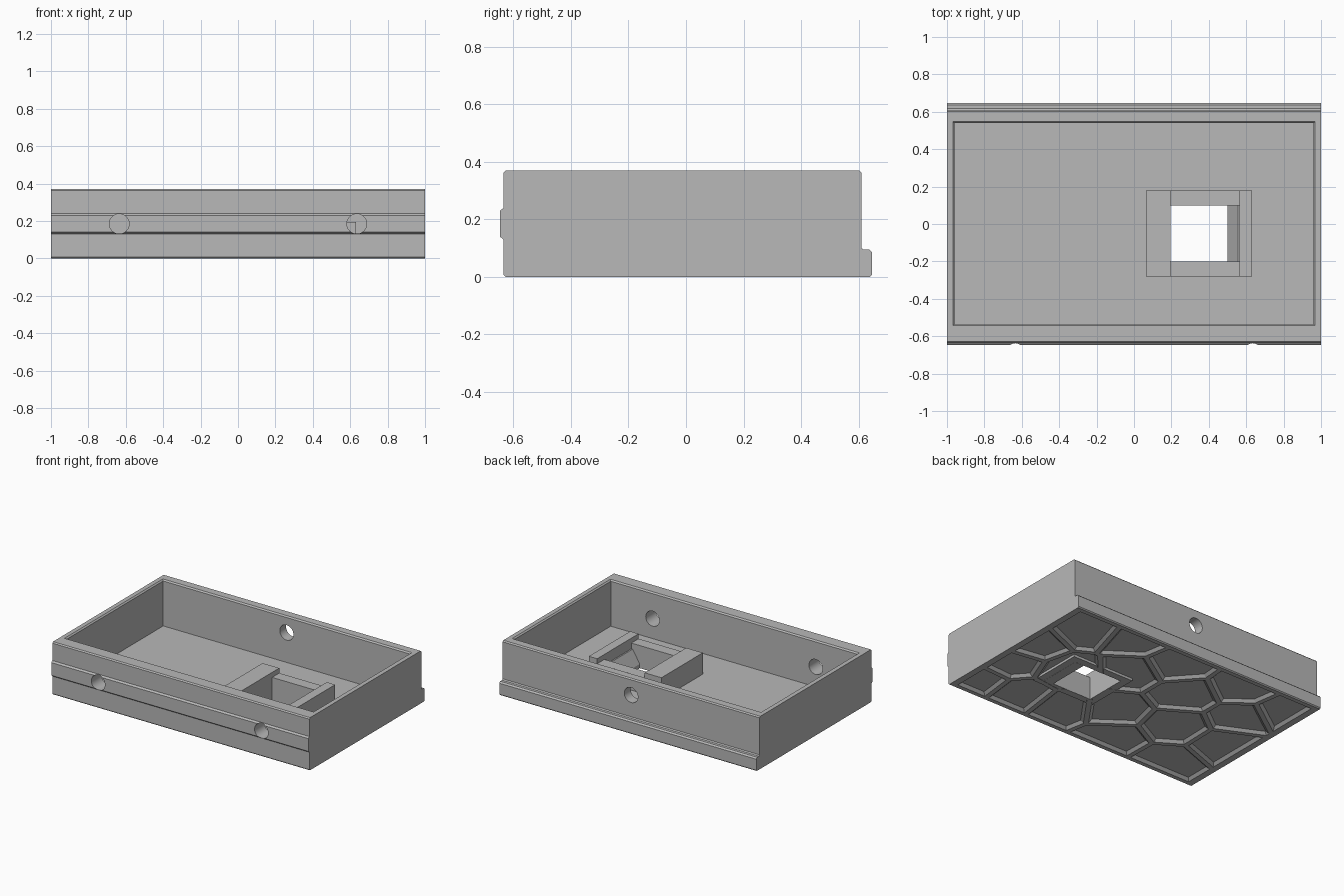
import bpy, bmesh
from mathutils import Vector

cube = bpy.data.objects.get("Cube")
if cube:
    bpy.data.objects.remove(cube, do_unlink=True)

grey = bpy.data.materials.new("plain grey")
grey.use_nodes = True
grey.diffuse_color = (0.48, 0.48, 0.48, 1)
grey.node_tree.nodes["Principled BSDF"].inputs["Base Color"].default_value = (0.48, 0.48, 0.48, 1)


def finish(name, bm):
    bmesh.ops.recalc_face_normals(bm, faces=bm.faces)
    mesh = bpy.data.meshes.new(name)
    bm.to_mesh(mesh)
    bm.free()
    mesh.materials.append(grey)
    obj = bpy.data.objects.new(name, mesh)
    bpy.context.scene.collection.objects.link(obj)
    return obj


def prism(name, profile, start, end, axis="x"):
    """Extrude a (y, z) profile along x, or an (x, z) profile along y."""
    bm = bmesh.new()
    place = (lambda a, b, t: (t, a, b)) if axis == "x" else (lambda a, b, t: (a, t, b))
    face = bm.faces.new([bm.verts.new(place(a, b, start)) for a, b in profile])
    ext = bmesh.ops.extrude_face_region(bm, geom=[face])
    moved = [v for v in ext["geom"] if isinstance(v, bmesh.types.BMVert)]
    bmesh.ops.translate(bm, verts=moved, vec=Vector(place(0, 0, end - start)))
    return finish(name, bm)


def box(name, x, y, z):
    return prism(name, [(y[0], z[0]), (y[1], z[0]), (y[1], z[1]), (y[0], z[1])], *x)


def add_hull(bm, points):
    verts = [bm.verts.new(p) for p in points]
    bmesh.ops.convex_hull(bm, input=verts)


def rect(x, y, z, grow=0):
    return [(a, b, z) for a in (x[0] - grow, x[1] + grow) for b in (y[0] - grow, y[1] + grow)]


def cut(target, cutter):
    cutter.hide_render = True
    mod = target.modifiers.new("cut", "BOOLEAN")
    mod.operation = "DIFFERENCE"
    mod.solver = "EXACT"
    mod.object = cutter
    bpy.context.view_layer.objects.active = target
    bpy.ops.object.modifier_apply(modifier=mod.name)
    bpy.data.objects.remove(cutter, do_unlink=True)


def drill(target, x, y, z, radius, depth):
    bm = bmesh.new()
    bmesh.ops.create_cone(bm, cap_ends=True, segments=40, radius1=radius, radius2=radius, depth=depth)
    for v in bm.verts:
        v.co = (v.co.x + x, v.co.z + y, v.co.y + z)
    cut(target, finish("drill", bm))


def clip(poly, normal, limit):
    """Keep the part of a polygon where normal . p <= limit."""
    out = []
    for i, p in enumerate(poly):
        q = poly[(i + 1) % len(poly)]
        dp, dq = normal.dot(p) - limit, normal.dot(q) - limit
        if dp <= 0:
            out.append(p)
        if dp * dq < 0:
            out.append(p.lerp(q, dp / (dp - dq)))
    return out


def cell(seed, seeds, inset):
    x, front, back = 0.97 - inset, -0.615 + inset, 0.625 - inset
    poly = [Vector(p) for p in ((-x, front), (x, front), (x, back), (-x, back))]
    for other in seeds:
        if other is not seed:
            n = (other - seed).normalized()
            poly = clip(poly, n, n.dot((seed + other) / 2) - inset)
    return poly


# Tray body: front rail and back ledge are part of the side profile
tray = prism("tray", [
    (-0.628, 0), (0.64, 0), (0.647, 0.007), (0.647, 0.085), (0.637, 0.095),
    (0.617, 0.095), (0.61, 0.102), (0.61, 0.362), (0.602, 0.37), (-0.627, 0.37),
    (-0.635, 0.362), (-0.635, 0.24), (-0.647, 0.23), (-0.647, 0.14), (-0.635, 0.13),
    (-0.635, 0.007)], -1, 1)

# Underside: irregular cells sunk between sloped ribs
seeds = [Vector(p) for p in (
    (.76, .46), (.45, .55), (.05, .48), (-.46, .52), (-.86, .46), (.22, .22),
    (.92, .08), (.88, -.17), (.9, -.49), (.56, -.45), (.26, -.41), (-.02, -.21),
    (-.24, .22), (-.23, -.5), (-.44, -.11), (-.69, -.51), (-.84, -.1), (-.69, .22),
    (.5, -.02))]
pockets = bmesh.new()
for s in seeds:
    lower, upper = cell(s, seeds, 0.008), cell(s, seeds, 0.035)
    add_hull(pockets, [(p.x, p.y, -0.008) for p in lower] + [(p.x, p.y, 0.018) for p in upper])
cut(tray, finish("pockets", pockets))

# Inside: cavity with a small chamfer round its mouth
inner_x, inner_y = (-0.96, 0.96), (-0.535, 0.54)
cut(tray, box("cavity", inner_x, inner_y, (0.045, 0.5)))
mouth = bmesh.new()
add_hull(mouth, rect(inner_x, inner_y, 0.361) + rect(inner_x, inner_y, 0.381, 0.02))
cut(tray, finish("mouth", mouth))

# Round holes: two in the front wall, one in the back wall
for x in (-0.635, 0.635):
    drill(tray, x, -0.6, 0.185, 0.053, 0.3)
drill(tray, 0, 0.6, 0.255, 0.053, 0.3)

# Window through the floor
cut(tray, box("window", (0.195, 0.565), (-0.2, 0.1), (-0.1, 0.2)))

# Socket bracket round the window
box("bracket_left_block", (0.065, 0.195), (-0.28, 0.18), (0.03, 0.195))
box("bracket_right_bar", (0.565, 0.63), (-0.28, 0.18), (0.03, 0.195))
for name, y in (("bracket_front_wall", (-0.28, -0.2)), ("bracket_back_wall", (0.1, 0.18))):
    box(name, (0.19, 0.57), y, (0.03, 0.16))
prism("bracket_ramp", [(0.5, 0), (0.57, 0), (0.57, 0.12), (0.555, 0.12), (0.5, 0.03)],
      -0.2, 0.1, "y")

# Flat rim round the window underneath
for name, x, y in (
        ("rim_left", (0.14, 0.195), (-0.25, 0.15)), ("rim_right", (0.565, 0.62), (-0.25, 0.15)),
        ("rim_front", (0.195, 0.565), (-0.25, -0.2)), ("rim_back", (0.195, 0.565), (0.1, 0.15))):
    box(name, x, y, (0.001, 0.04))

# Smooth only the curved hole walls
bpy.ops.object.select_all(action="DESELECT")
tray.select_set(True)
bpy.context.view_layer.objects.active = tray
bpy.ops.object.shade_smooth_by_angle(angle=0.35)
